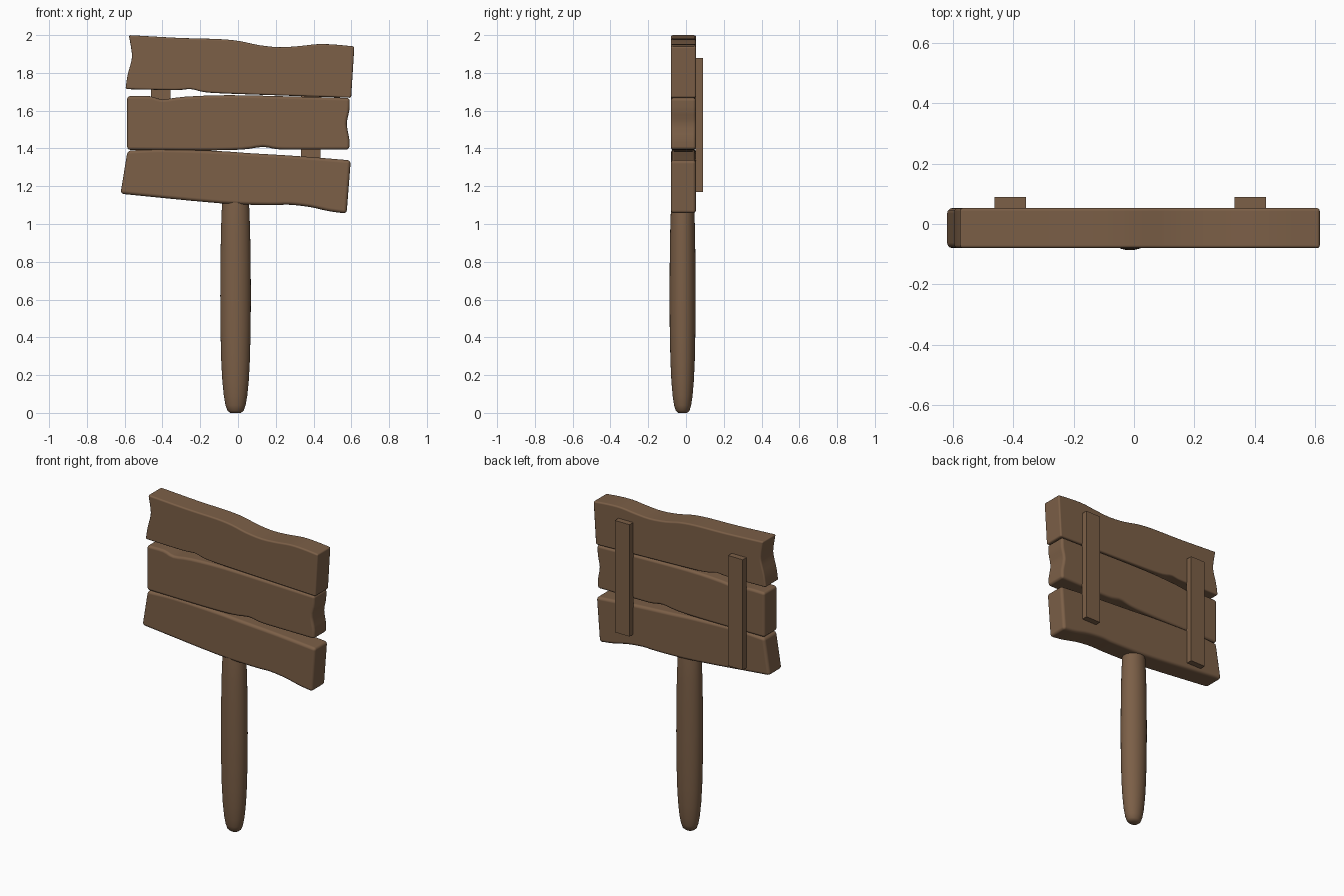
import bpy, bmesh, math
from mathutils import Vector

if "Cube" in bpy.data.objects:
    bpy.data.objects.remove(bpy.data.objects["Cube"])

wood = bpy.data.materials.new("brown wood")
wood.diffuse_color = (0.2, 0.115, 0.063, 1)
wood.use_nodes = True
wood.node_tree.nodes["Principled BSDF"].inputs["Base Color"].default_value = wood.diffuse_color


def finish(name, bm):
    bmesh.ops.recalc_face_normals(bm, faces=bm.faces)
    me = bpy.data.meshes.new(name)
    bm.to_mesh(me)
    bm.free()
    ob = bpy.data.objects.new(name, me)
    bpy.context.collection.objects.link(ob)
    me.materials.append(wood)
    return ob


def smooth(ob, angle):
    bpy.ops.object.select_all(action='DESELECT')
    ob.select_set(True)
    bpy.context.view_layer.objects.active = ob
    bpy.ops.object.shade_smooth_by_angle(angle=math.radians(angle))


def spline(pts, n=3):
    """Catmull-Rom points along one side, without the last point."""
    if len(pts) == 2:
        return [Vector(pts[0])]
    p = [Vector(q) for q in pts]
    p = [2 * p[0] - p[1]] + p + [2 * p[-1] - p[-2]]
    out = []
    for i in range(1, len(p) - 2):
        a, b, c, d = p[i - 1:i + 3]
        for k in range(n):
            t = k / n
            out.append(0.5 * (2 * b + (c - a) * t + (2 * a - 5 * b + 4 * c - d) * t * t
                              + (3 * b - a - 3 * c + d) * t ** 3))
    return out


def plank(name, sides, bevel):
    # wavy outline from four sides, extruded and rounded
    outline = []
    for i, s in enumerate(sides):
        outline += spline(s + [sides[(i + 1) % 4][0]])
    bm = bmesh.new()
    f = bm.faces.new([bm.verts.new((p.x, -0.08, p.y)) for p in outline])
    ext = bmesh.ops.extrude_face_region(bm, geom=[f])
    bmesh.ops.translate(bm, vec=(0, 0.133, 0),
                        verts=[v for v in ext["geom"] if isinstance(v, bmesh.types.BMVert)])
    ob = finish(name, bm)
    smooth(ob, 40)
    m = ob.modifiers.new("rounded edges", 'BEVEL')
    m.width = bevel
    m.segments = 3
    m.limit_method = 'ANGLE'
    m.angle_limit = math.radians(50)
    m.use_clamp_overlap = False
    m.harden_normals = True


# sign planks: top, right, bottom, left sides (clockwise from the front)
plank("top_plank", [
    [(-.578, 2.0), (-.31, 1.985), (-.10, 1.979), (.01, 1.968), (.11, 1.947), (.22, 1.936),
     (.325, 1.942), (.42, 1.952), (.51, 1.95)],
    [(.616, 1.94)],
    [(.599, 1.668), (.33, 1.677), (-.045, 1.69), (-.177, 1.698), (-.25, 1.714), (-.335, 1.709)],
    [(-.596, 1.714), (-.584, 1.79), (-.563, 1.87), (-.564, 1.92)]], 0.01)
plank("middle_plank", [
    [(-.587, 1.677), (-.47, 1.677), (-.40, 1.66), (-.28, 1.674), (-.045, 1.682), (.325, 1.674)],
    [(.592, 1.667), (.589, 1.6), (.576, 1.53), (.589, 1.45)],
    [(.589, 1.394), (.325, 1.394), (.21, 1.396), (.13, 1.408), (.02, 1.394), (-.2, 1.39)],
    [(-.587, 1.393)]], 0.016)
plank("bottom_plank", [
    [(-.585, 1.388), (-.40, 1.396), (-.1, 1.386), (.06, 1.375), (.325, 1.359)],
    [(.597, 1.337)],
    [(.575, 1.055), (.48, 1.068), (.38, 1.09), (.27, 1.102), (.17, 1.1), (-.1, 1.11)],
    [(-.622, 1.16)]], 0.018)

# battens nailed to the back
for name, x, top in (("left_batten", -0.41, 1.87), ("right_batten", 0.385, 1.88)):
    bm = bmesh.new()
    bmesh.ops.create_cube(bm, size=1)
    for v in bm.verts:
        v.co = (x + v.co.x * 0.103, 0.07 + v.co.y * 0.04,
                (top + 1.17) / 2 + v.co.z * (top - 1.17))
    finish(name, bm)

# round tapered post, slightly flattened front to back
profile = [(.028, 0), (.043, .012), (.053, .04), (.062, .09), (.070, .17), (.076, .28),
           (.080, .45), (.081, .62), (.080, .8), (.077, .97), (.072, 1.1), (.064, 1.17), (.045, 1.2)]
N = 32
bm = bmesh.new()
rings = [[bm.verts.new((-0.013 + r * math.cos(2 * math.pi * i / N),
                        -0.018 + 0.85 * r * math.sin(2 * math.pi * i / N), z))
          for i in range(N)] for r, z in profile]
for a, b in zip(rings, rings[1:]):
    for i in range(N):
        j = (i + 1) % N
        bm.faces.new((a[i], a[j], b[j], b[i]))
bm.faces.new(rings[0])
bm.faces.new(rings[-1])
smooth(finish("post", bm), 50)
